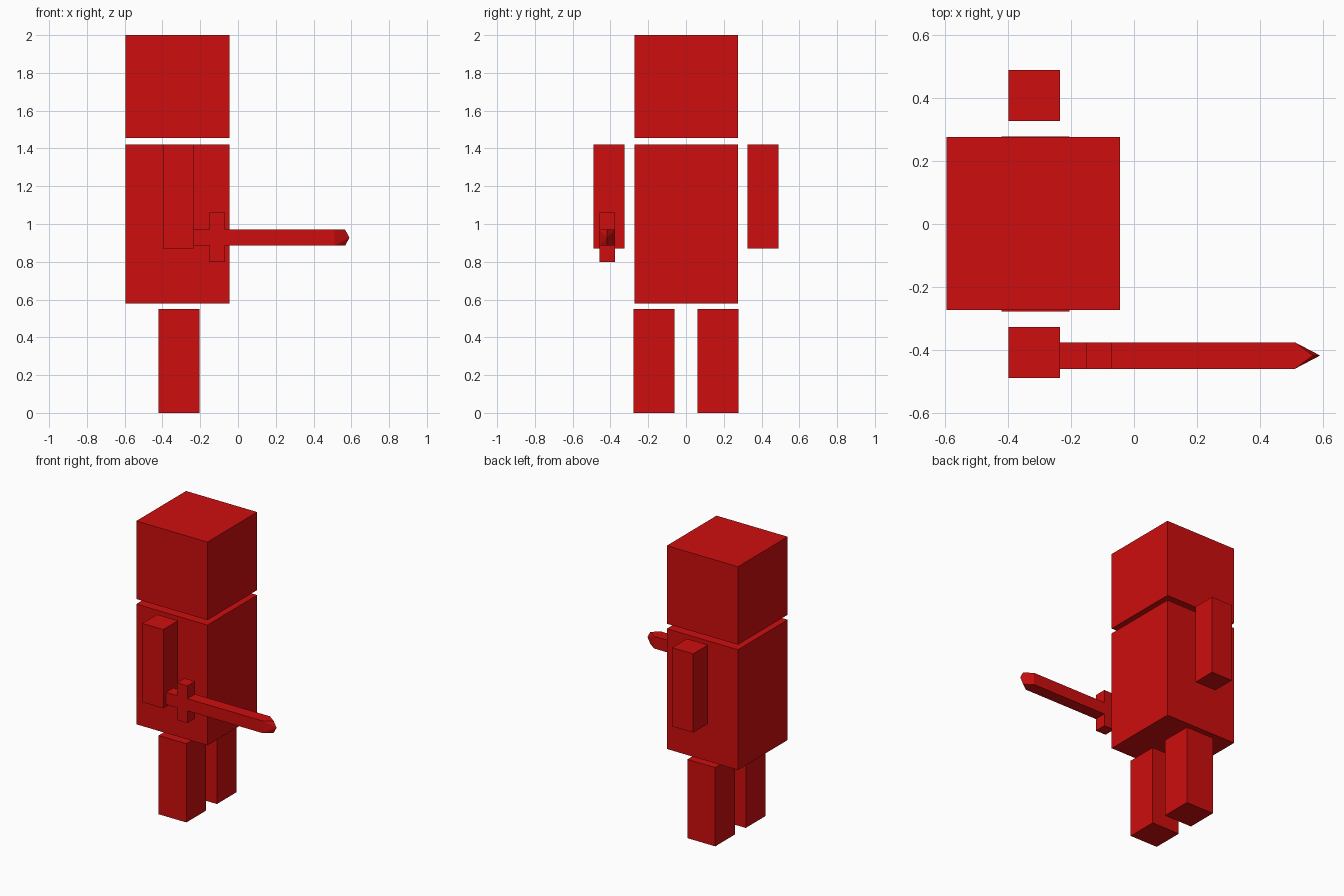
import bpy

if "Cube" in bpy.data.objects:
    bpy.data.objects.remove(bpy.data.objects["Cube"])

red = bpy.data.materials.new("red")
red.diffuse_color = (0.62, 0.004, 0.004, 1)
red.use_nodes = True
red.node_tree.nodes["Principled BSDF"].inputs["Base Color"].default_value = red.diffuse_color


def mesh_part(name, verts, faces):
    me = bpy.data.meshes.new(name)
    me.from_pydata(verts, [], faces)
    me.materials.append(red)
    ob = bpy.data.objects.new(name, me)
    bpy.context.collection.objects.link(ob)
    return ob


def box(name, x, y, z):
    """Box from (min, max) ranges on each axis."""
    verts = [(a, b, c) for a in x for b in y for c in z]
    faces = [(0, 1, 3, 2), (4, 6, 7, 5), (0, 4, 5, 1),
             (2, 3, 7, 6), (0, 2, 6, 4), (1, 5, 7, 3)]
    return mesh_part(name, verts, faces)


# Head and body
box("head", (-0.595, -0.045), (-0.273, 0.276), (1.455, 2.0))
box("body", (-0.595, -0.045), (-0.273, 0.276), (0.58, 1.42))

# Mirrored arms and legs
for side, s in (("right", -1), ("left", 1)):
    box(side + "_arm", (-0.398, -0.235), sorted((s * 0.326, s * 0.489)), (0.87, 1.42))
    box(side + "_leg", (-0.42, -0.205), sorted((s * 0.06, s * 0.277)), (0.0, 0.55))

# Sword handle, guard and blade
Y = (-0.459, -0.375)
Z = (0.885, 0.97)
box("sword_handle", (-0.235, -0.15), Y, Z)
box("sword_guard", (-0.15, -0.07), Y, (0.80, 1.06))
box("sword_blade", (-0.07, 0.51), Y, Z)

# Wedge-shaped blade tip with a forward point
ym, zm = sum(Y) / 2, sum(Z) / 2
tip_verts = [(0.51, b, c) for b in Y for c in Z]
tip_verts += [(0.567, ym, Z[0]), (0.59, ym, zm), (0.567, ym, Z[1])]
tip_faces = [(0, 1, 3, 2), (0, 2, 4), (1, 6, 3),
             (0, 4, 5), (0, 5, 1), (1, 5, 6),
             (2, 5, 4), (2, 3, 5), (3, 6, 5)]
mesh_part("sword_tip", tip_verts, tip_faces)
